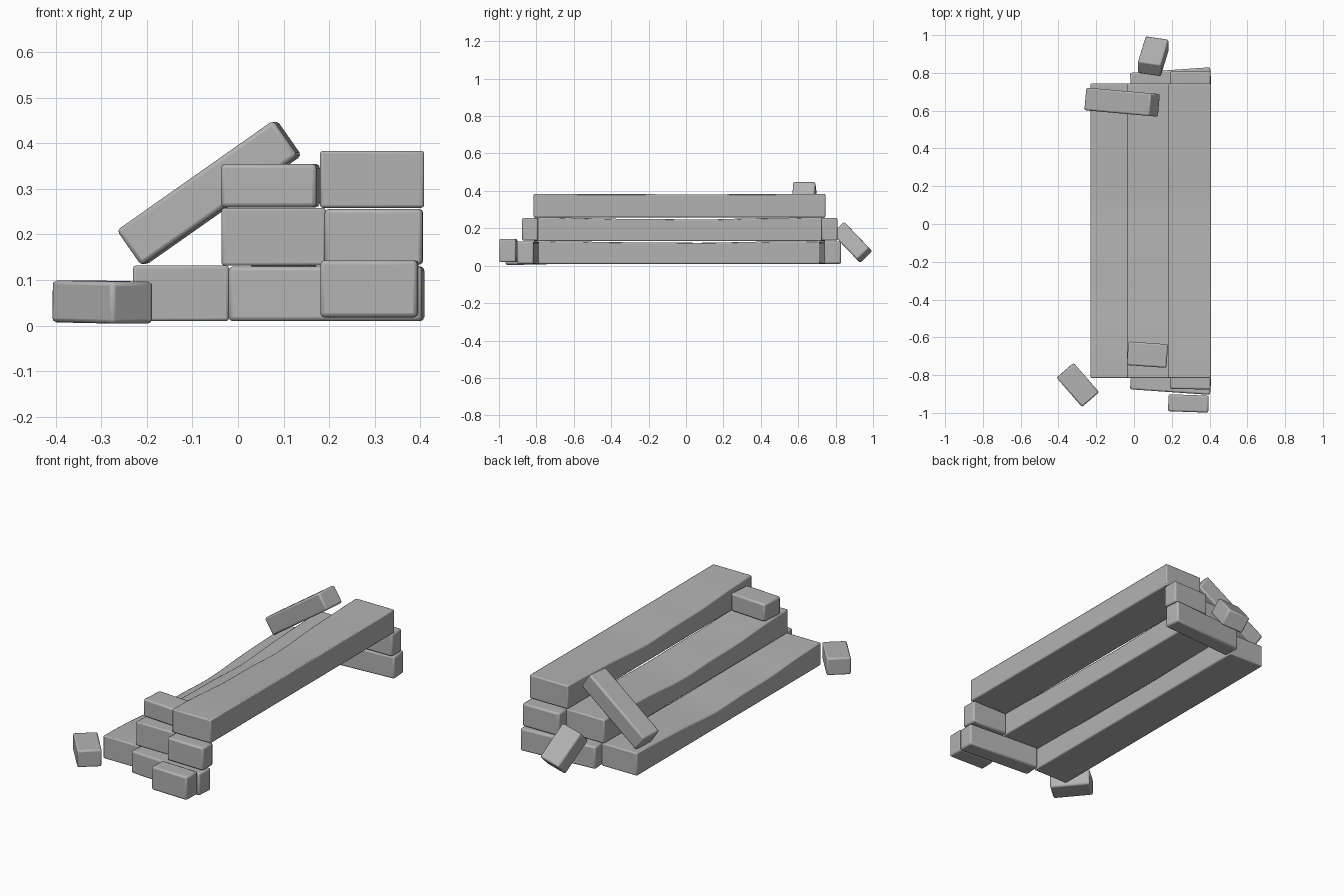
import bpy, bmesh, math
from mathutils import Matrix

if "Cube" in bpy.data.objects:
    bpy.data.objects.remove(bpy.data.objects["Cube"], do_unlink=True)

stone = bpy.data.materials.new("grey_stone")
stone.use_nodes = True
GREY = (0.45, 0.45, 0.45, 1)
stone.diffuse_color = GREY
stone.node_tree.nodes["Principled BSDF"].inputs["Base Color"].default_value = GREY


def block(name, size, centre, pitch=0, roll=0, yaw=0, bevel=0.009, wear=0, back_wear=0):
    """Rounded stone block; wear lowers the middle of its front top edge."""
    bm = bmesh.new()
    bmesh.ops.create_cube(bm, size=1, matrix=Matrix.Diagonal((*size, 1)))
    if wear:
        along = [e for e in bm.edges
                 if abs(e.verts[0].co.y - e.verts[1].co.y) > size[1] / 2]
        bmesh.ops.subdivide_edges(bm, edges=along, cuts=15, use_grid_fill=True)
        for v in bm.verts:
            if v.co.z > 0:
                t = v.co.y / size[1] * 2
                dip = max(0, 1 - t * t) ** 2 * (1 + 0.15 * math.sin(t * 9))
                v.co.z -= dip * (wear if v.co.x < 0 else back_wear)
    mesh = bpy.data.meshes.new(name)
    bm.to_mesh(mesh)
    bm.free()
    mesh.materials.append(stone)
    obj = bpy.data.objects.new(name, mesh)
    bpy.context.collection.objects.link(obj)
    obj.location = centre
    obj.rotation_mode = 'YXZ'
    obj.rotation_euler = [math.radians(a) for a in (pitch, roll, yaw)]
    mod = obj.modifiers.new("rounded_edges", 'BEVEL')
    mod.width, mod.segments = bevel, 2
    mod.limit_method = 'ANGLE'
    mod.angle_limit = math.radians(40)
    bpy.ops.object.select_all(action='DESELECT')
    obj.select_set(True)
    bpy.context.view_layer.objects.active = obj
    bpy.ops.object.shade_smooth_by_angle(angle=math.radians(30))
    return obj


# Three long worn treads
block("lower_step", (0.21, 1.56, 0.122), (-0.125, -0.035, 0.071), wear=0.03, back_wear=0.008, bevel=0.006)
block("middle_step", (0.228, 1.56, 0.127), (0.078, -0.035, 0.195), wear=0.03, back_wear=0.01, bevel=0.006)
block("upper_step", (0.228, 1.56, 0.125), (0.294, -0.035, 0.321), wear=0.03, back_wear=0.001, bevel=0.006)

# Supporting blocks under both ends of the treads
for end, low_y, mid_y, side in (("front", -0.845, -0.832, -1), ("back", 0.77, 0.766, 1)):
    block(end + "_base_block", (0.425, 0.09, 0.12), (0.194, low_y, 0.07), yaw=4 * side)
    block(end + "_middle_block", (0.215, 0.085, 0.122), (0.298, mid_y, 0.195), yaw=side)

# Loose blocks lying around the stair
block("loose_front_block", (0.213, 0.09, 0.125), (0.288, -0.95, 0.081), yaw=-2)
block("loose_corner_block", (0.205, 0.12, 0.092), (-0.2975, -0.852, 0.052), roll=0.8, yaw=-49)
block("loose_tread_block", (0.21, 0.125, 0.095), (0.071, -0.692, 0.307), yaw=-4)
block("leaning_long_block", (0.42, 0.12, 0.094), (-0.063, 0.645, 0.291), roll=-35, yaw=-5)
block("leaning_back_block", (0.125, 0.2, 0.09), (0.102, 0.888, 0.125), pitch=-45, roll=-12, yaw=-17)
